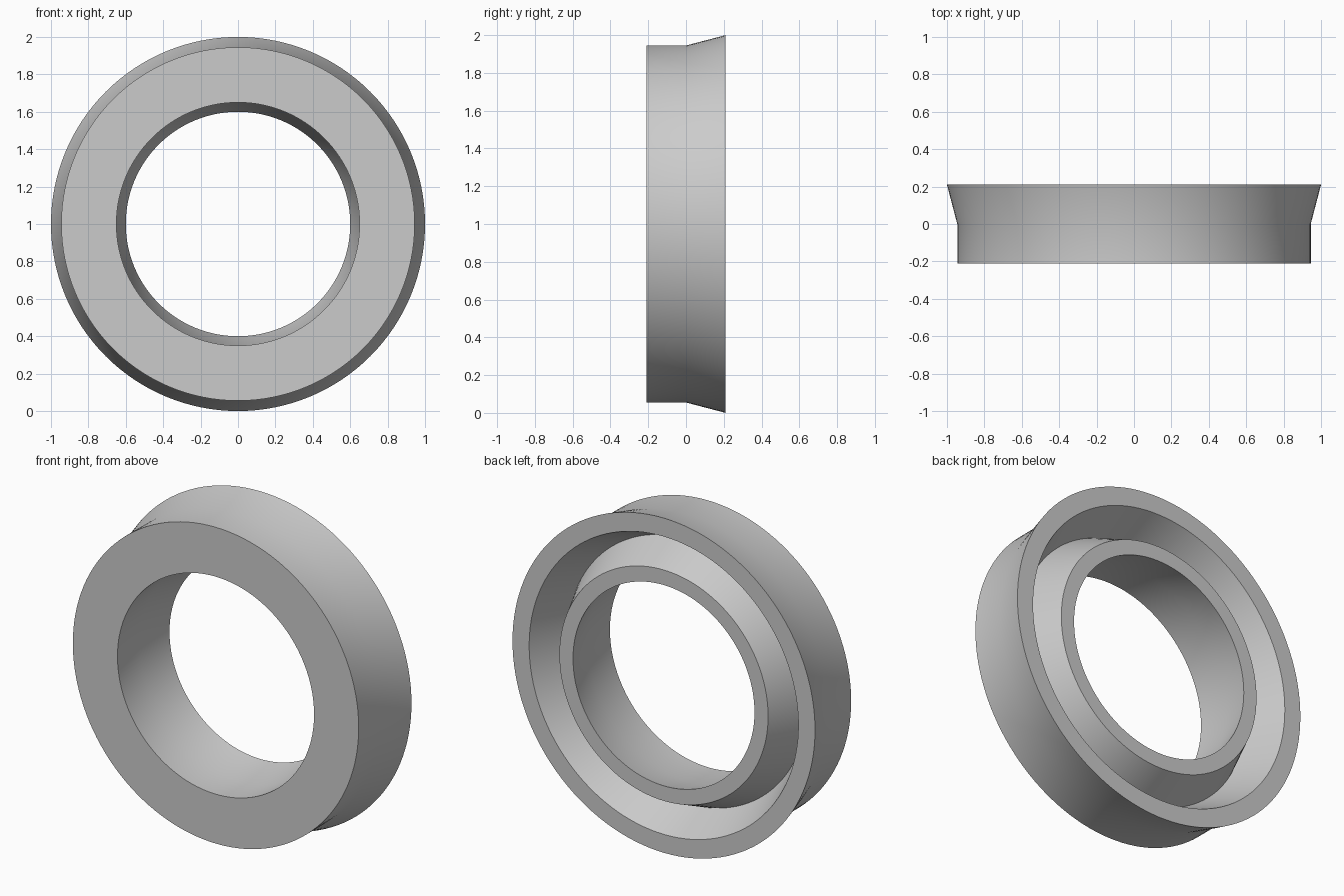
import bpy
import math

cube = bpy.data.objects.get("Cube")
if cube:
    bpy.data.objects.remove(cube, do_unlink=True)

SEGMENTS = 128
HALF_DEPTH = 0.21

# One plain grey for the whole seal
grey = bpy.data.materials.new("plain grey")
grey.use_nodes = True
colour = (0.6, 0.6, 0.6, 1.0)
grey.diffuse_color = colour
grey.node_tree.nodes["Principled BSDF"].inputs["Base Color"].default_value = colour

# Cross-section as (radius, depth): solid heel, two flared lips, V groove
profile = [
    (0.945, -HALF_DEPTH), (0.945, 0.0), (1.0, HALF_DEPTH),
    (0.89, HALF_DEPTH), (0.79, -0.01), (0.69, HALF_DEPTH),
    (0.6, HALF_DEPTH), (0.65, 0.0), (0.65, -HALF_DEPTH),
]

# Revolve the closed section around the y axis
verts, faces = [], []
count = len(profile)
for i in range(SEGMENTS):
    angle = math.tau * i / SEGMENTS
    for radius, depth in profile:
        verts.append((radius * math.cos(angle), depth, 1 + radius * math.sin(angle)))
    ring, following = i * count, (i + 1) % SEGMENTS * count
    for j in range(count):
        k = (j + 1) % count
        faces.append((ring + j, ring + k, following + k, following + j))

mesh = bpy.data.meshes.new("lip_seal_ring")
mesh.from_pydata(verts, [], faces)
mesh.materials.append(grey)
seal = bpy.data.objects.new("lip_seal_ring", mesh)
bpy.context.collection.objects.link(seal)

# Consistent outward normals, then smooth shading with crisp rims
bpy.context.view_layer.objects.active = seal
seal.select_set(True)
bpy.ops.object.mode_set(mode="EDIT")
bpy.ops.mesh.select_all(action="SELECT")
bpy.ops.mesh.normals_make_consistent(inside=False)
bpy.ops.object.mode_set(mode="OBJECT")
bpy.ops.object.shade_smooth_by_angle(angle=math.radians(30))
